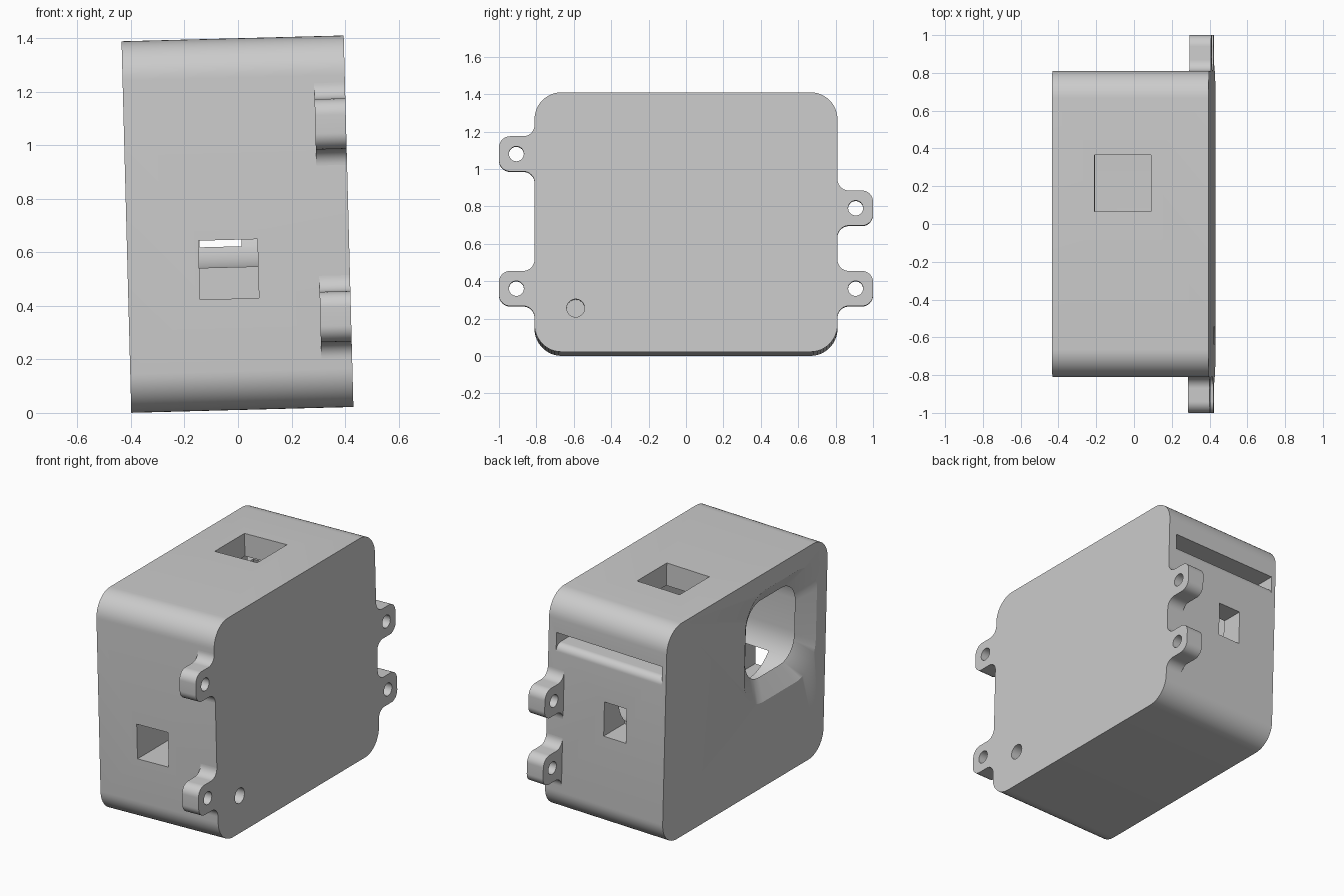
import bpy, bmesh, math
from mathutils import Matrix

if "Cube" in bpy.data.objects:
    bpy.data.objects.remove(bpy.data.objects["Cube"], do_unlink=True)

GREY = (0.6, 0.6, 0.6, 1)
plastic = bpy.data.materials.new("light grey plastic")
plastic.use_nodes = True
plastic.diffuse_color = GREY
plastic.node_tree.nodes["Principled BSDF"].inputs["Base Color"].default_value = GREY

HX, HY, HZ = 0.415, 0.81, 0.694      # half sizes of the case
TILT = Matrix.Translation((-0.002, 0, 0.705)) @ Matrix.Rotation(math.radians(-1.5), 4, "Y")


def arc(cy, cz, r, a0, a1, n=12):
    """Points on an arc in the YZ plane, angles in degrees."""
    angles = [math.radians(a0 + (a1 - a0) * i / n) for i in range(n + 1)]
    return [(cy + r * math.cos(a), cz + r * math.sin(a)) for a in angles]


def rounded(cy, cz, hy, hz, r):
    """Rounded rectangle outline in the YZ plane."""
    pts = []
    for i, (sy, sz) in enumerate(((1, 1), (-1, 1), (-1, -1), (1, -1))):
        pts += arc(cy + sy * (hy - r), cz + sz * (hz - r), r, 90 * i, 90 * i + 90)
    return pts


def loft(name, sections):
    """Closed solid through matching outlines, each given as (x, points)."""
    bm = bmesh.new()
    rings = [[bm.verts.new((x, y, z)) for y, z in pts] for x, pts in sections]
    n = len(rings[0])
    for a, b in zip(rings, rings[1:]):
        for i in range(n):
            bm.faces.new((a[i], a[(i + 1) % n], b[(i + 1) % n], b[i]))
    bm.faces.new(rings[0])
    bm.faces.new(rings[-1])
    bmesh.ops.recalc_face_normals(bm, faces=bm.faces)
    mesh = bpy.data.meshes.new(name)
    bm.to_mesh(mesh)
    bm.free()
    mesh.materials.append(plastic)
    obj = bpy.data.objects.new(name, mesh)
    bpy.context.collection.objects.link(obj)
    return obj


def block(name, x0, x1, y0, y1, z0, z1):
    outline = [(y0, z0), (y1, z0), (y1, z1), (y0, z1)]
    return loft(name, [(x0, outline), (x1, outline)])


def rod(name, x0, x1, y, z, r):
    outline = arc(y, z, r, 0, 360, 32)[:-1]
    return loft(name, [(x0, outline), (x1, outline)])


def activate(obj):
    bpy.ops.object.select_all(action="DESELECT")
    obj.select_set(True)
    bpy.context.view_layer.objects.active = obj


def cut(obj, cutter):
    mod = obj.modifiers.new("cut", "BOOLEAN")
    mod.operation, mod.solver, mod.object = "DIFFERENCE", "EXACT", cutter
    activate(obj)
    bpy.ops.object.modifier_apply(modifier=mod.name)
    bpy.data.objects.remove(cutter, do_unlink=True)


def finish(obj):
    activate(obj)
    bpy.ops.object.shade_smooth_by_angle(angle=math.radians(30))
    obj.matrix_world = TILT


# Case shell with its rounded inner chamber
outer = rounded(0, 0, HY, HZ, 0.145)
case = loft("case", [(-HX, outer), (HX, outer)])
chamber = rounded(0, 0.195, 0.67, 0.355, 0.25)
cut(case, loft("chamber", [(-0.34, chamber), (0.28, chamber)]))

# Wide tapered opening on the -x side
cut(case, loft("opening", [(-0.425, rounded(-0.35, 0.22, 0.375, 0.375, 0.205)),
                           (-0.325, rounded(-0.35, 0.22, 0.225, 0.225, 0.13))]))

# Square windows: front, back and top
cut(case, block("front_window", -0.147, 0.073, -0.9, -0.4, -0.278, -0.058))
cut(case, block("back_window", -0.143, 0.013, 0.6, 0.9, -0.103, 0.117))
cut(case, block("top_window", -0.19, 0.11, 0.065, 0.365, 0.4, 0.8))

# Long slot in the back with a rounded lower lip
lip = 0.045
slot = [(0.6, 0.46), (0.9, 0.46), (0.9, 0.34)]
slot += arc(HY - lip, 0.34, lip, 0, 90) + [(0.6, 0.34 + lip)]
cut(case, loft("slot", [(-0.385, slot), (0.36, slot)]))

# Small blind hole in the +x plate
cut(case, rod("blind_hole", 0.3, 0.5, -0.59, -0.46, 0.048))
finish(case)

# Mounting ears with filleted roots and screw holes
R, HALF = 0.06, 0.094
for i, (side, z) in enumerate(((-1, 0.365), (-1, -0.355), (1, 0.075), (1, -0.355))):
    upper = arc(HY + R, HALF + R, R, 180, 270) + arc(1 - R, HALF - R, R, 90, 0)
    lower = [(y, -h) for y, h in reversed(upper)]
    outline = [(side * y, z + h) for y, h in upper + lower]
    ear = loft(f"mounting_ear_{i + 1}", [(0.3, outline), (HX, outline)])
    cut(ear, rod("screw_hole", 0.2, 0.5, side * 0.907, z, 0.04))
    finish(ear)
